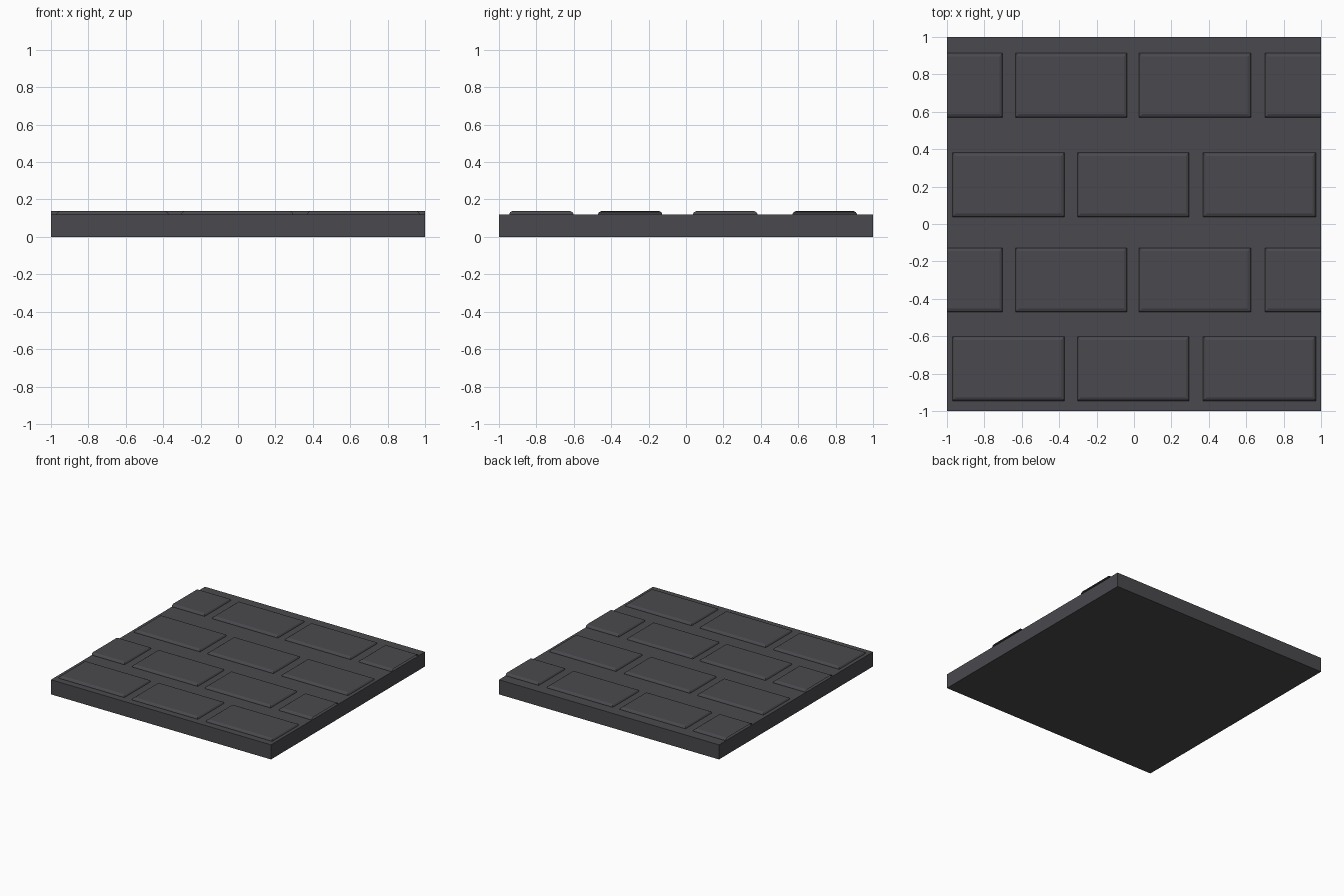
import bpy, bmesh

if "Cube" in bpy.data.objects:
    bpy.data.objects.remove(bpy.data.objects["Cube"])

mat = bpy.data.materials.new("dark grey stone")
mat.diffuse_color = (0.068, 0.068, 0.077, 1)
mat.use_nodes = True
mat.node_tree.nodes["Principled BSDF"].inputs["Base Color"].default_value = mat.diffuse_color


def finish(name, bm):
    me = bpy.data.meshes.new(name)
    bm.to_mesh(me)
    bm.free()
    me.materials.append(mat)
    ob = bpy.data.objects.new(name, me)
    bpy.context.collection.objects.link(ob)
    return ob


# base slab
SLAB_TOP = 0.12
bm = bmesh.new()
bmesh.ops.create_cube(bm, size=1)
for v in bm.verts:
    v.co = (v.co.x * 2, v.co.y * 2, (v.co.z + 0.5) * SLAB_TOP)
finish("base_slab", bm)

# (inset, height) steps of the rounded brick edge
EDGE = [(0.0, SLAB_TOP), (0.0, 0.124), (0.006, 0.133), (0.017, 0.138)]


def brick(name, x0, x1, y0, y1):
    """Raised brick with rounded rim; sides on the slab edge are sliced off open."""
    cut_l, cut_r = x0 <= -1, x1 >= 1
    bm = bmesh.new()
    rings = []
    for d, z in EDGE:
        a = x0 if cut_l else x0 + d
        b = x1 if cut_r else x1 - d
        rings.append([bm.verts.new(p) for p in (
            (a, y0 + d, z), (b, y0 + d, z), (b, y1 - d, z), (a, y1 - d, z))])
    for lo, hi in zip(rings, rings[1:]):
        for i in range(4):
            if (i == 1 and cut_r) or (i == 3 and cut_l):
                continue
            j = (i + 1) % 4
            bm.faces.new((lo[i], lo[j], hi[j], hi[i]))
    bm.faces.new(rings[-1])
    finish(name, bm)


# four staggered rows: whole rows and rows with sliced end bricks
WHOLE = [(-0.97, -0.372), (-0.303, 0.295), (0.37, 0.972)]
SLICED = [(-1, -0.703), (-0.634, -0.037), (0.027, 0.625), (0.70, 1)]
ROWS = [(-0.945, WHOLE), (-0.47, SLICED), (0.038, WHOLE), (0.57, SLICED)]
for r, (y, spans) in enumerate(ROWS):
    for c, (x0, x1) in enumerate(spans):
        brick(f"brick_{r}_{c}", x0, x1, y, y + 0.343)
